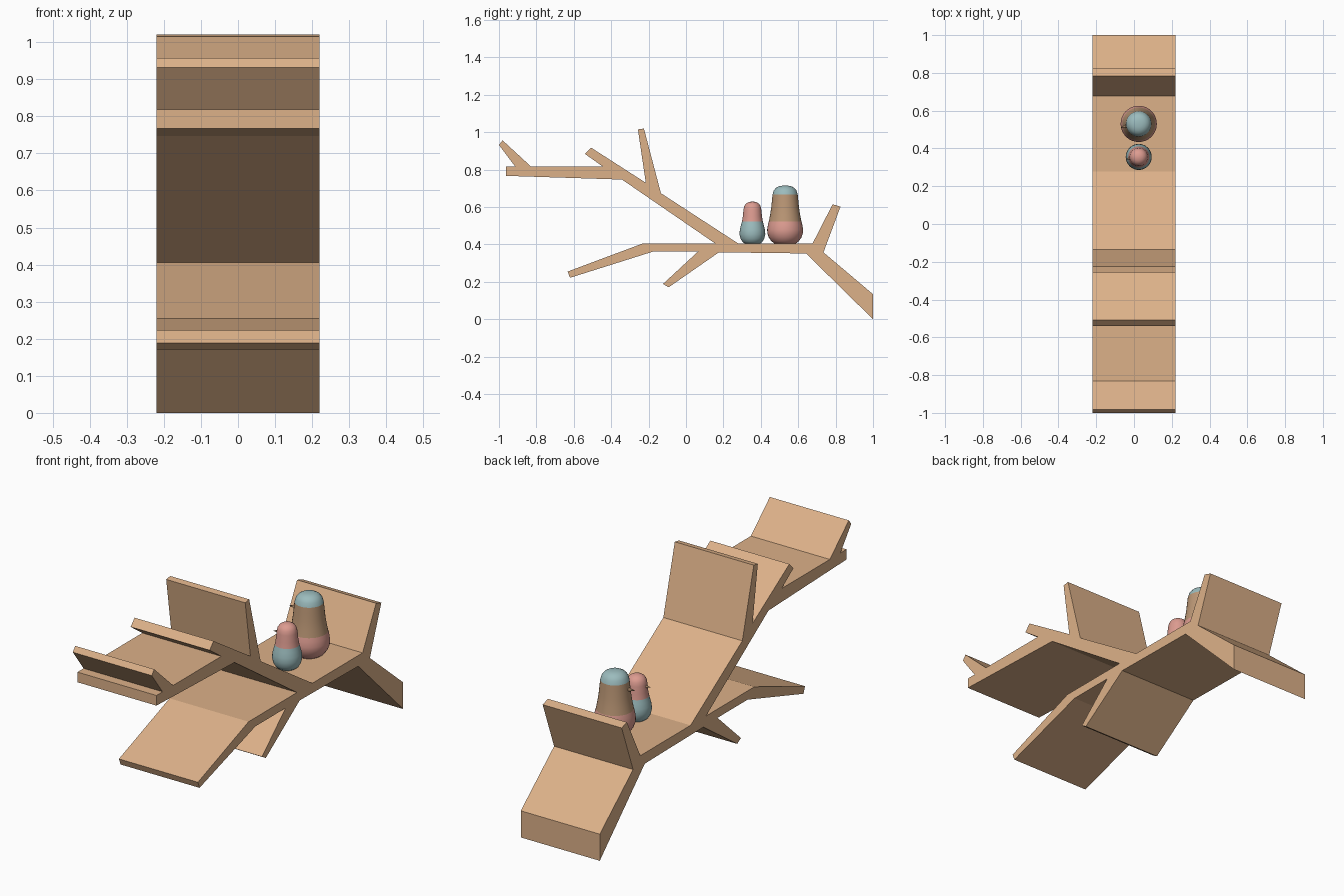
import bpy, bmesh, math
from mathutils import Vector

if "Cube" in bpy.data.objects:
    bpy.data.objects.remove(bpy.data.objects["Cube"])


def material(name, rgb):
    m = bpy.data.materials.new(name)
    m.diffuse_color = (*rgb, 1)
    m.use_nodes = True
    m.node_tree.nodes["Principled BSDF"].inputs["Base Color"].default_value = m.diffuse_color
    return m


WOOD = material("wood", (0.72, 0.44, 0.25))
BROWN = material("brown", (0.50, 0.31, 0.18))
TEAL = material("teal", (0.33, 0.50, 0.51))
PINK = material("pink", (0.72, 0.33, 0.28))


def make_object(name, bm, mat):
    bmesh.ops.recalc_face_normals(bm, faces=bm.faces)
    mesh = bpy.data.meshes.new(name)
    bm.to_mesh(mesh)
    bm.free()
    mesh.materials.append(mat)
    ob = bpy.data.objects.new(name, mesh)
    bpy.context.collection.objects.link(ob)
    return ob


def smooth(ob):
    bpy.ops.object.select_all(action='DESELECT')
    ob.select_set(True)
    bpy.context.view_layer.objects.active = ob
    bpy.ops.object.shade_smooth_by_angle(angle=math.radians(40))


# Surface of revolution from (radius, z) pairs; ends on the axis are welded
def lathe(name, profile, x, y, mat, steps=32):
    bm = bmesh.new()
    vs = [bm.verts.new((r, 0, z)) for r, z in profile]
    es = [bm.edges.new(p) for p in zip(vs, vs[1:])]
    bmesh.ops.spin(bm, geom=vs + es, cent=(0, 0, 0), axis=(0, 0, 1),
                   angle=math.tau, steps=steps)
    bmesh.ops.remove_doubles(bm, verts=bm.verts, dist=1e-5)
    ob = make_object(name, bm, mat)
    ob.location = (x, y, 0)
    smooth(ob)


# Small cone pointing sideways from the head
def beak(name, base, tip, radius, mat):
    d = Vector(tip) - Vector(base)
    bm = bmesh.new()
    bmesh.ops.create_cone(bm, cap_ends=True, segments=16, radius1=radius,
                          radius2=0, depth=d.length)
    ob = make_object(name, bm, mat)
    ob.location = (Vector(base) + Vector(tip)) / 2
    ob.rotation_euler = d.to_track_quat('Z', 'Y').to_euler()
    smooth(ob)


# Branch: side outline (y, z) extruded across x
outline = [
    (1, 0), (1, .134), (.735, .358), (.826, .602), (.784, .615), (.677, .406),
    (.278, .406), (-.134, .674), (-.225, 1.02), (-.257, 1.015), (-.215, .73),
    (-.508, .918), (-.540, .884), (-.447, .818), (-.83, .818), (-.981, .957),
    (-1, .932), (-.914, .818), (-.963, .818), (-.963, .767), (-.342, .747),
    (.155, .406), (-.23, .406), (-.633, .255), (-.62, .222), (-.176, .362),
    (.064, .362), (-.123, .189), (-.093, .171), (.176, .358), (.642, .352)]
bm = bmesh.new()
face = bm.faces.new([bm.verts.new((-.22, y, z)) for y, z in outline])
ext = bmesh.ops.extrude_face_region(bm, geom=[face], use_keep_orig=True)
bmesh.ops.translate(bm, vec=(.44, 0, 0),
                    verts=[v for v in ext['geom'] if isinstance(v, bmesh.types.BMVert)])
make_object("branch", bm, WOOD)


# Large bird: pink base, brown body, teal cap
X = .025
lathe("large_bird_base", [(0, .404), (.055, .404), (.073, .417), (.087, .437), (.095, .46),
      (.096, .48), (.092, .505), (.087, .524)], X, .53, PINK)
lathe("large_bird_body", [(.087, .524), (.080, .56), (.074, .60), (.070, .64),
      (.067, .668)], X, .53, BROWN)
lathe("large_bird_cap", [(.067, .668), (.061, .688), (.050, .702), (.034, .711),
      (.017, .714), (0, .715)], X, .53, TEAL)
beak("large_bird_beak", (X - .055, .52, .63), (X - .098, .51, .63), .014, BROWN)

# Small bird: teal base, pink head
lathe("small_bird_base", [(0, .404), (.040, .404), (.054, .415), (.064, .432), (.069, .455),
      (.067, .48), (.061, .503), (.056, .522)], X, .355, TEAL)
lathe("small_bird_head", [(.056, .522), (.051, .55), (.048, .585), (.044, .604), (.035, .618),
      (.020, .627), (0, .630)], X, .355, PINK)
beak("small_bird_beak", (X - .036, .35, .575), (X - .07, .343, .575), .010, BROWN)
